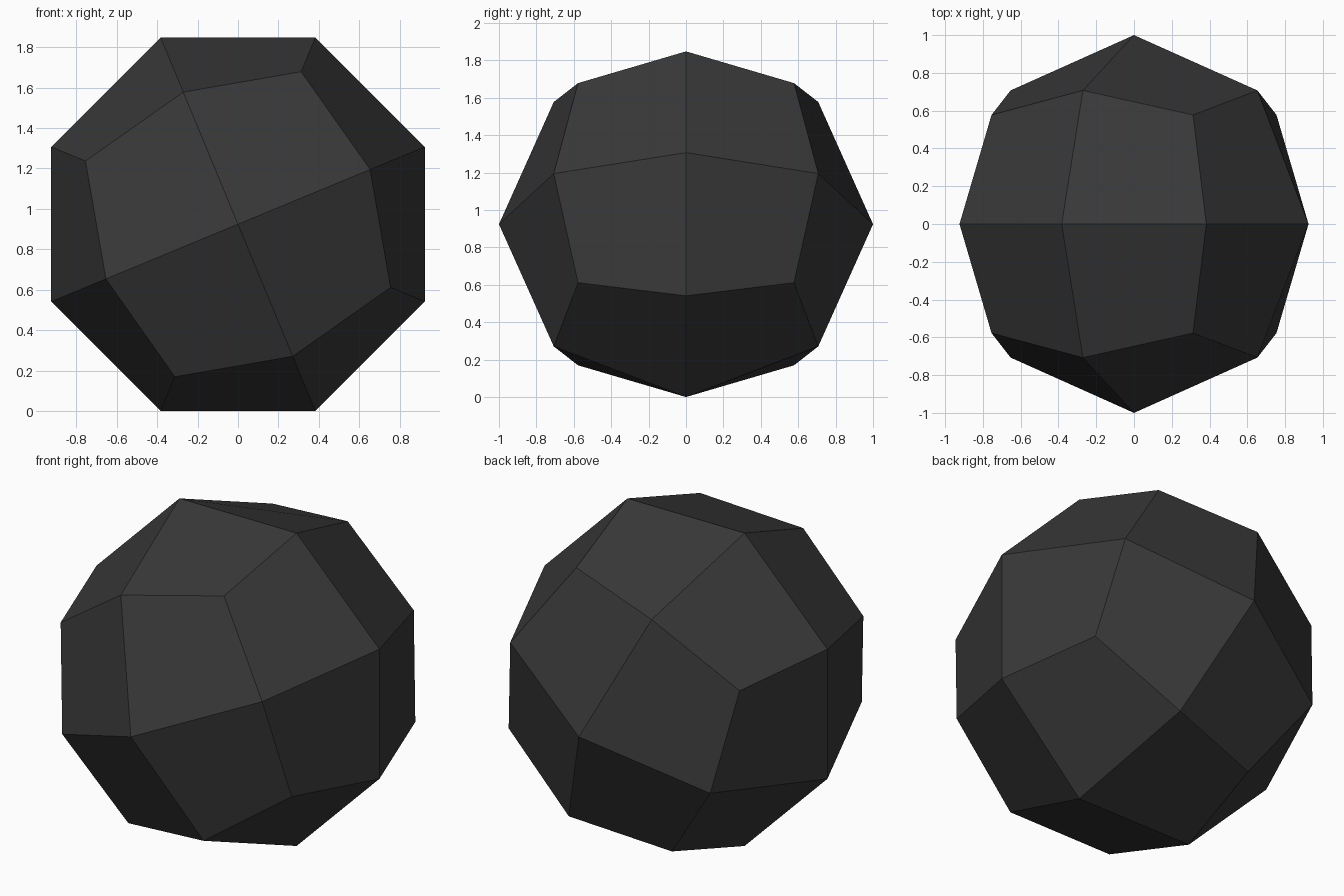
import bpy, bmesh, math
from mathutils import Matrix

if "Cube" in bpy.data.objects:
    bpy.data.objects.remove(bpy.data.objects["Cube"])

# Ball: a cube cut once into 24 quads, pushed out to a unit sphere
bm = bmesh.new()
bmesh.ops.create_cube(bm, size=2)
bmesh.ops.subdivide_edges(bm, edges=bm.edges[:], cuts=1, use_grid_fill=True)
for v in bm.verts:
    v.co.normalize()

# Roll it about the front-back axis so it rests on an edge pair, then lift to the floor
bm.transform(Matrix.Rotation(math.radians(-22.5), 4, 'Y'))
bm.transform(Matrix.Translation((0, 0, -min(v.co.z for v in bm.verts))))
bmesh.ops.recalc_face_normals(bm, faces=bm.faces[:])

mesh = bpy.data.meshes.new("faceted_ball")
bm.to_mesh(mesh)
bm.free()

# Single dark grey colour
mat = bpy.data.materials.new("dark grey")
mat.diffuse_color = (0.04, 0.04, 0.04, 1)
mat.use_nodes = True
mat.node_tree.nodes["Principled BSDF"].inputs["Base Color"].default_value = mat.diffuse_color
mesh.materials.append(mat)
ball = bpy.data.objects.new("faceted_ball", mesh)
bpy.context.collection.objects.link(ball)
